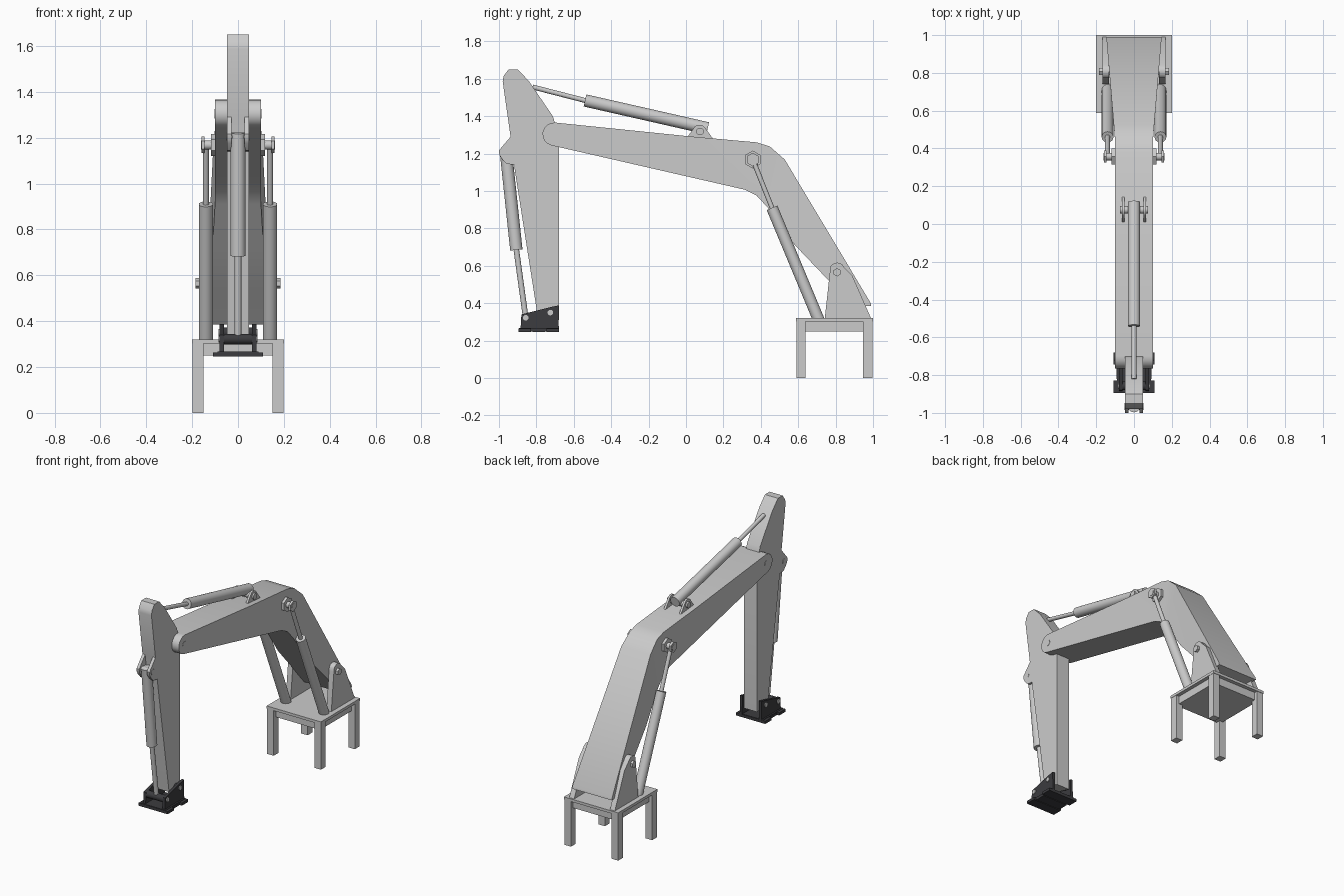
import bpy, bmesh, math
from mathutils import Vector

if "Cube" in bpy.data.objects:
    bpy.data.objects.remove(bpy.data.objects["Cube"])

dark = bpy.data.materials.new("dark_metal")
dark.diffuse_color = (0.045, 0.045, 0.05, 1)
dark.use_nodes = True
dark.node_tree.nodes["Principled BSDF"].inputs["Base Color"].default_value = dark.diffuse_color


def finish(name, bm, mat=None, smooth=False):
    bmesh.ops.recalc_face_normals(bm, faces=bm.faces[:])
    me = bpy.data.meshes.new(name)
    bm.to_mesh(me)
    bm.free()
    ob = bpy.data.objects.new(name, me)
    bpy.context.collection.objects.link(ob)
    if mat:
        me.materials.append(mat)
    if smooth:
        bpy.ops.object.select_all(action='DESELECT')
        ob.select_set(True)
        bpy.context.view_layer.objects.active = ob
        bpy.ops.object.shade_smooth_by_angle(angle=math.radians(32))
    return ob


def prism(name, pts, x0, x1, mat=None, smooth=False):
    """Side profile (y, z) extruded from x0 to x1."""
    bm = bmesh.new()
    a = [bm.verts.new((x0, y, z)) for y, z in pts]
    b = [bm.verts.new((x1, y, z)) for y, z in pts]
    bm.faces.new(a)
    bm.faces.new(b[::-1])
    for i in range(len(pts)):
        j = (i + 1) % len(pts)
        bm.faces.new((a[i], b[i], b[j], a[j]))
    return finish(name, bm, mat, smooth)


def box(name, x0, x1, y0, y1, z0, z1, mat=None):
    return prism(name, [(y0, z0), (y1, z0), (y1, z1), (y0, z1)], x0, x1, mat)


def rod(name, p, q, r, n=24, mat=None):
    p, q = Vector(p), Vector(q)
    bm = bmesh.new()
    bmesh.ops.create_cone(bm, cap_ends=True, segments=n, radius1=r, radius2=r, depth=(q - p).length)
    bm.transform((q - p).to_track_quat('Z', 'Y').to_matrix().to_4x4())
    bmesh.ops.translate(bm, vec=(p + q) / 2, verts=bm.verts[:])
    return finish(name, bm, mat, n > 8)


def ram(name, x, base, gland, end, r, rr):
    """Hydraulic cylinder: barrel, end collar and thin piston rod."""
    at = lambda t: (x, t[0], t[1])
    rod(name + "_barrel", at(base), at(gland), r)
    rod(name + "_rod", at(gland), at(end), rr, 16)


def arc(cy, cz, r, a0, a1, n=8):
    return [(cy + r * math.cos(math.radians(a0 + (a1 - a0) * i / n)),
             cz + r * math.sin(math.radians(a0 + (a1 - a0) * i / n))) for i in range(n + 1)]


# Table base
box("table_top", -.2, .2, .587, 1, .302, .32)
box("table_skirt", -.175, .175, .612, .975, .25, .303)
for sx in (-1, 1):
    for y in (.59, .947):
        box("table_leg", sx * .15, sx * .198, y, y + .05, 0, .303)

# Bent boom, flaring out towards the base
tip = arc(-.705, 1.304, .062, 85, 255, 8)
boom = tip + [(.314, 1.007), (.378, .975), (.437, .911), (.58, .713), (.764, .52),
              (.885, .385), (.99, .385), (.988, .40), (.528, 1.168), (.448, 1.238), (.378, 1.26), (.02, 1.292)]
half = lambda y: .1 + max(0, y - .442) * .085
ends = []
bm = bmesh.new()
for s in (-1, 1):
    vs = [bm.verts.new((s * half(y), y, z)) for y, z in boom]
    f = bm.faces.new(vs)
    bmesh.utils.face_split(f, vs[len(tip) + 2], vs[-3])
    ends.append(vs)
for i in range(len(boom)):
    j = (i + 1) % len(boom)
    bm.faces.new((ends[0][i], ends[1][i], ends[1][j], ends[0][j]))
finish("boom", bm, smooth=True)

# Stick arm
prism("stick", [(-.949, 1.65), (-.975, 1.615), (-.98, 1.586), (-.938, 1.29), (-.925, 1.2), (-.915, 1.11),
                (-.80, .375), (-.795, .34), (-.68, .31), (-.68, 1.25), (-.70, 1.36), (-.712, 1.4),
                (-.842, 1.59), (-.90, 1.65)], -.048, .048, smooth=True)
rod("stick_pivot_pin", (-.102, -.705, 1.304), (.102, -.705, 1.304), .02)

# Rams
ram("top_ram", 0, (.116, 1.335), (-.54, 1.484), (-.82, 1.556), .033, .013)
ram("stick_ram", 0, (-.964, 1.22), (-.907, .685), (-.858, .33), .033, .015)

bracket = [(.742, .318), (.77, .575)] + arc(.808, .577, .04, 150, 25, 6) + [(.888, .55), (.99, .318)]
lug = [(.005, 1.285)] + arc(.072, 1.318, .036, 135, 45, 6) + [(.148, 1.275)]
ear = [(-.938, 1.29), (-.985, 1.235), (-1, 1.216), (-.998, 1.195), (-.987, 1.175), (-.96, 1.145),
       (-.915, 1.14)]
for s in (-1, 1):
    # Boom lift ram with hexagonal mount
    x = s * .14
    ram("lift_ram", x, (.71, .31), (.46, .91), (.357, 1.168), .031, .013)
    rod("lift_mount", (s * .095, .357, 1.168), (s * .118, .357, 1.168), .048, 6)
    rod("lift_pin", (s * .09, .357, 1.168), (s * .162, .357, 1.168), .02)
    rod("lift_pin_cap", (s * .145, .357, 1.168), (s * .16, .357, 1.168), .036, 6)
    # Boom foot bracket and pin
    prism("foot_bracket", bracket, s * .132, s * .168, smooth=True)
    rod("foot_pin", (s * .12, .808, .565), (s * .185, .808, .565), .022, 6)
    # Ram lugs
    prism("top_ram_lug", lug, s * .05, s * .064, smooth=True)
    prism("stick_ram_ear", ear, s * .028, s * .048, smooth=True)
    # Shoe side plates
    prism("shoe_side", [(-.885, .255), (-.68, .255), (-.682, .388), (-.73, .378), (-.88, .34)],
          s * .062, s * .08, dark)
rod("top_ram_pin", (-.075, .075, 1.318), (.075, .075, 1.318), .02)
rod("stick_ram_pin", (-.05, -.966, 1.205), (.05, -.966, 1.205), .018)

# Shoe at the end of the stick
for y, z in ((-.857, .322), (-.725, .35)):
    rod("shoe_roller", (-.062, y, z), (.062, y, z), .023, mat=dark)
    rod("shoe_pin", (-.086, y, z), (.086, y, z), .015)
box("shoe_plate", -.09, .09, -.893, -.682, .25, .267, dark)
for y0, y1 in ((-.895, -.828), (-.745, -.68)):
    box("shoe_tread", -.108, .108, y0, y1, .246, .264, dark)
box("shoe_middle_tread", -.092, .092, -.82, -.753, .246, .262, dark)
